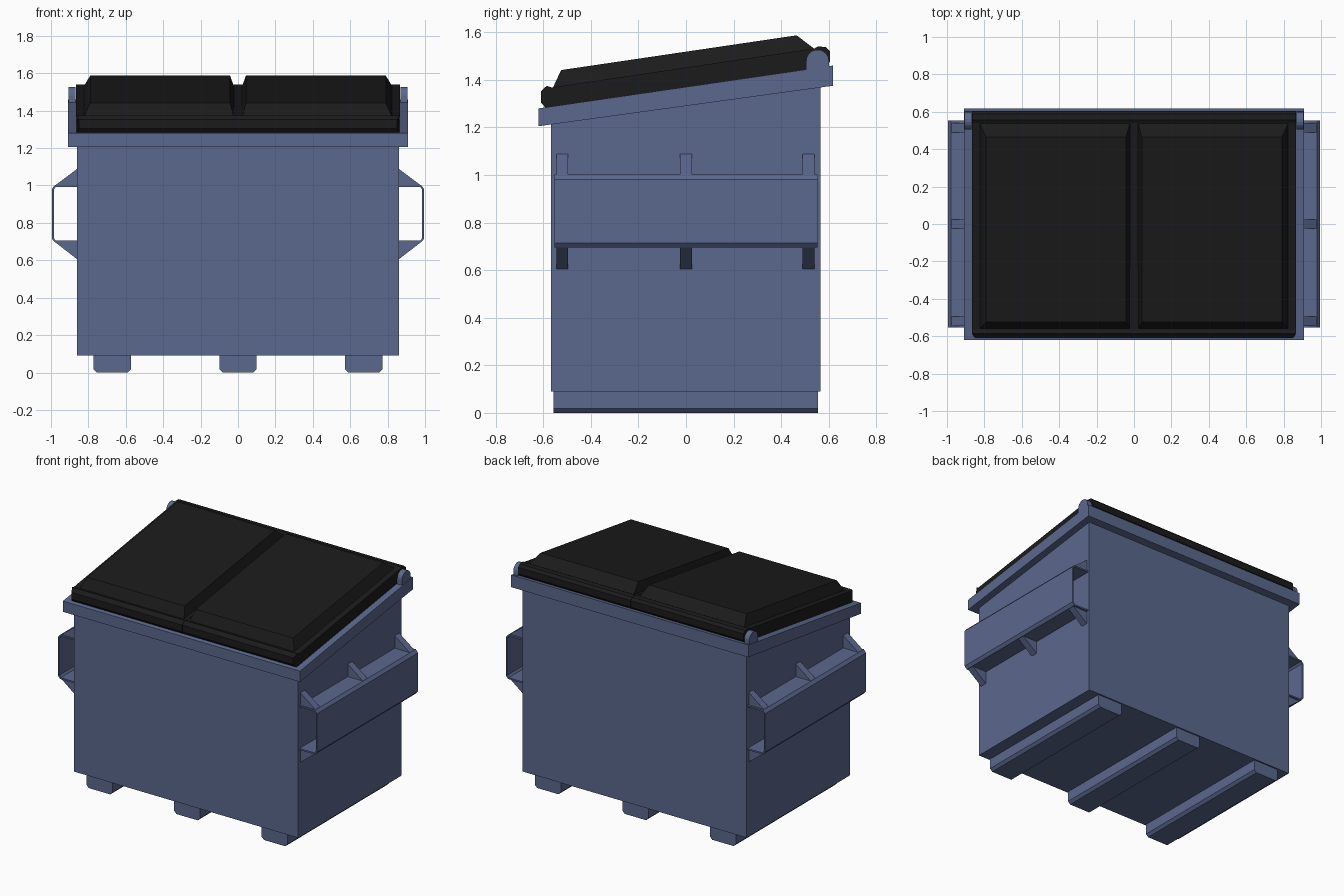
import bpy, bmesh, math

if "Cube" in bpy.data.objects:
    bpy.data.objects.remove(bpy.data.objects["Cube"])


def material(name, rgb):
    m = bpy.data.materials.new(name)
    m.diffuse_color = (*rgb, 1)
    m.use_nodes = True
    m.node_tree.nodes["Principled BSDF"].inputs["Base Color"].default_value = m.diffuse_color
    return m


BLUE = material("blue_steel", (0.105, 0.138, 0.27))
BLACK = material("black_plastic", (0.011, 0.011, 0.011))


def finish(bm, name, mat):
    bmesh.ops.recalc_face_normals(bm, faces=bm.faces)
    mesh = bpy.data.meshes.new(name)
    bm.to_mesh(mesh)
    bm.free()
    ob = bpy.data.objects.new(name, mesh)
    ob.data.materials.append(mat)
    bpy.context.collection.objects.link(ob)
    return ob


def loft(name, ring_a, ring_b, mat):
    """Closed solid between two matching outlines."""
    bm = bmesh.new()
    a = [bm.verts.new(p) for p in ring_a]
    b = [bm.verts.new(p) for p in ring_b]
    n = len(a)
    bm.faces.new(a)
    bm.faces.new(b)
    for i in range(n):
        j = (i + 1) % n
        bm.faces.new((a[i], a[j], b[j], b[i]))
    return finish(bm, name, mat)


def prism_x(name, yz, x0, x1, mat):
    return loft(name, [(x0, y, z) for y, z in yz], [(x1, y, z) for y, z in yz], mat)


def prism_y(name, xz, y0, y1, mat):
    return loft(name, [(x, y0, z) for x, z in xz], [(x, y1, z) for x, z in xz], mat)


# Bin body with sloping top, and the overhanging rim
prism_x("body", [(-0.568, 0.09), (0.565, 0.09), (0.565, 1.38), (-0.568, 1.225)],
        -0.86, 0.86, BLUE)
prism_x("rim", [(-0.62, 1.205), (0.617, 1.375), (0.617, 1.46), (-0.62, 1.28)],
        -0.91, 0.91, BLUE)

# Three chamfered skids underneath
for label, cx in (("left", -0.672), ("middle", 0), ("right", 0.672)):
    w = 0.1
    prism_y("skid_" + label, [(cx - w, 0.092), (cx - w, 0.018), (cx - w + 0.018, 0),
                              (cx + w - 0.018, 0), (cx + w, 0.018), (cx + w, 0.092)],
            -0.558, 0.555, BLUE)

# Lid cross-section: front lip, flat slab, raised hinge edge
LID = [(-0.59, 1.282), (-0.61, 1.305), (-0.61, 1.352), (-0.585, 1.375), (-0.565, 1.368),
       (0.54, 1.532), (0.555, 1.541), (0.588, 1.537), (0.605, 1.52), (0.605, 1.475),
       (0.585, 1.453)]

for s, side in ((-1, "left"), (1, "right")):
    # Lid slab with a clipped front corner
    outer = [(s * (0.85 if y < -0.6 else 0.865), y, z) for y, z in LID]
    loft("lid_" + side, [(s * 0.001, y, z) for y, z in LID], outer, BLACK)

    # Raised lid panel with sloping sides
    loft("lid_panel_" + side,
         [(s * x, y, z) for x, y, z in ((0.022, -0.56, 1.366), (0.825, -0.56, 1.366),
                                        (0.825, 0.54, 1.53), (0.022, 0.54, 1.53))],
         [(s * x, y, z) for x, y, z in ((0.042, -0.525, 1.441), (0.79, -0.525, 1.441),
                                        (0.79, 0.465, 1.587), (0.042, 0.465, 1.587))],
         BLACK)

    # Rounded hinge ear
    arc = [(0.553 + 0.048 * math.cos(math.radians(a)), 1.479 + 0.048 * math.sin(math.radians(a)))
           for a in range(0, 181, 20)]
    prism_x("hinge_ear_" + side, arc + [(0.505, 1.42), (0.601, 1.42)],
            s * 0.868, s * 0.905, BLUE)

    # Open-ended fork pocket bent from sheet
    t = 0.01
    outside = [(0.858, 1.002), (0.978, 1.002), (0.995, 0.982),
               (0.995, 0.715), (0.978, 0.695), (0.858, 0.695)]
    inside = [(0.858, 0.695 + t), (0.974, 0.695 + t), (0.995 - t, 0.719),
              (0.995 - t, 0.978), (0.974, 1.002 - t), (0.858, 1.002 - t)]
    prism_y("fork_pocket_" + side, [(s * x, z) for x, z in outside + inside],
            -0.553, 0.553, BLUE)

    # Gussets above and below the pocket
    for i, cy in enumerate((-0.52, 0, 0.515)):
        for part, z_in, z_out in (("upper", 1.0, 1.09), ("lower", 0.697, 0.604)):
            prism_y(f"gusset_{part}_{side}_{i + 1}",
                    [(s * 0.858, z_in), (s * 0.978, z_in), (s * 0.858, z_out)],
                    cy - 0.025, cy + 0.025, BLUE)
